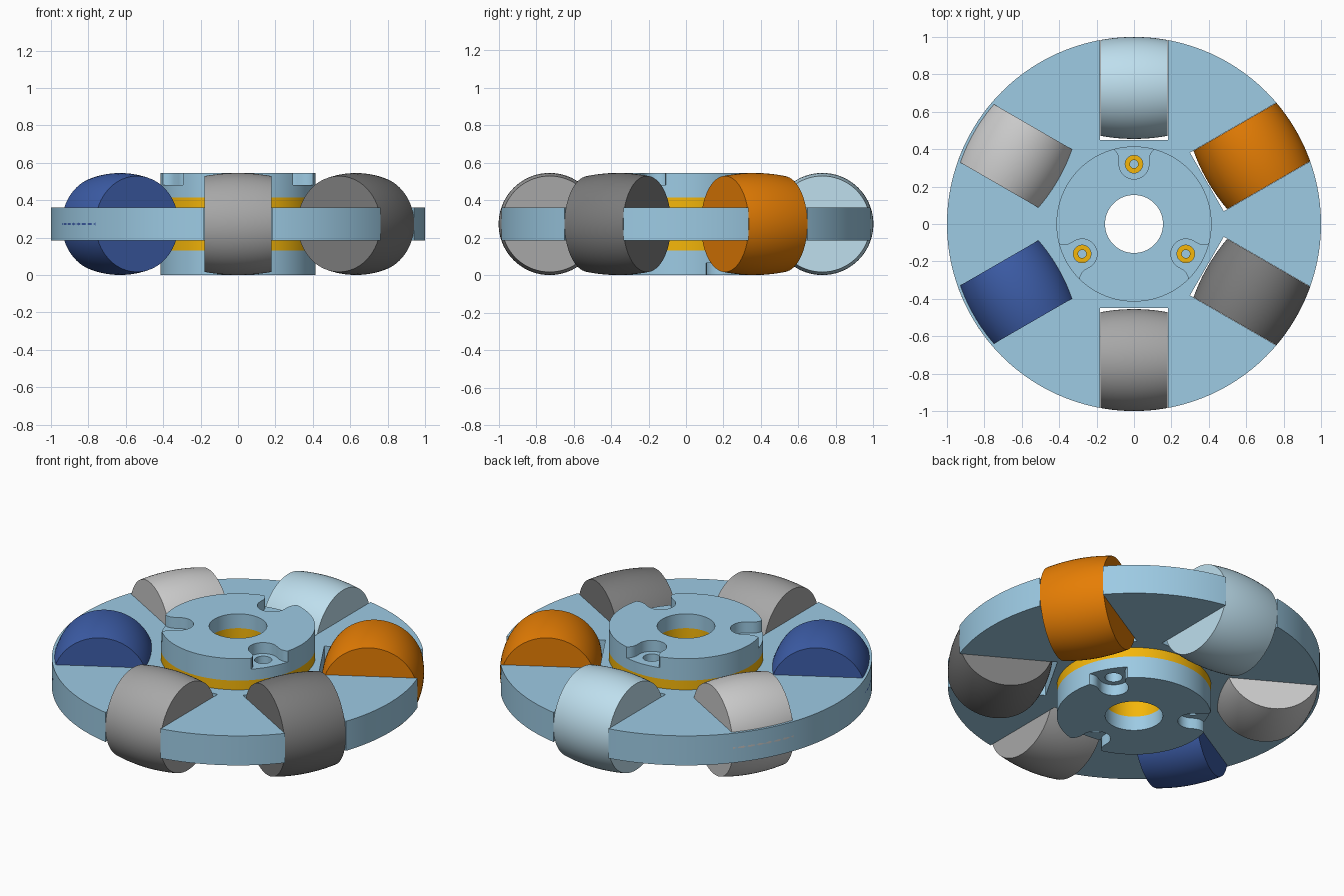
import bpy, bmesh
from math import sin, cos, pi, radians, sqrt
from mathutils import Matrix, Vector

if "Cube" in bpy.data.objects:
    bpy.data.objects.remove(bpy.data.objects["Cube"])

MID = 0.2725                     # mid-height of the wheel
BORE, HUB_R = 0.155, 0.415
SCREW_R = 0.32


def material(name, rgb):
    m = bpy.data.materials.new(name)
    m.diffuse_color = (*[c ** 2.2 for c in rgb], 1)
    m.use_nodes = True
    m.node_tree.nodes["Principled BSDF"].inputs["Base Color"].default_value = m.diffuse_color
    return m


def make_object(name, bm, mat=None):
    bmesh.ops.recalc_face_normals(bm, faces=bm.faces)
    me = bpy.data.meshes.new(name)
    bm.to_mesh(me)
    bm.free()
    ob = bpy.data.objects.new(name, me)
    bpy.context.collection.objects.link(ob)
    if mat:
        me.materials.append(mat)
    return ob


def lathe(name, profile, mat=None, steps=96):
    """Closed (radius, z) profile revolved around z."""
    bm = bmesh.new()
    vs = [bm.verts.new((r, 0, z)) for r, z in profile]
    es = [bm.edges.new((vs[i - 1], vs[i])) for i in range(len(vs))]
    bmesh.ops.spin(bm, geom=vs + es, axis=(0, 0, 1), cent=(0, 0, 0),
                   angle=2 * pi, steps=steps, use_merge=True)
    bmesh.ops.remove_doubles(bm, verts=bm.verts, dist=1e-5)
    return make_object(name, bm, mat)


def prism(name, outline, z0, z1, matrix):
    """Outline extruded between two heights, then placed by a matrix."""
    bm = bmesh.new()
    f = bm.faces.new([bm.verts.new((x, y, z0)) for x, y in outline])
    top = bmesh.ops.extrude_face_region(bm, geom=[f])['geom']
    bmesh.ops.translate(bm, vec=(0, 0, z1 - z0),
                        verts=[v for v in top if isinstance(v, bmesh.types.BMVert)])
    bm.transform(matrix)
    ob = make_object(name, bm)
    ob.hide_render = True
    return ob


def circle(r, cx, n=32):
    return [(cx + r * cos(2 * pi * i / n), r * sin(2 * pi * i / n)) for i in range(n)]


def activate(ob):
    bpy.ops.object.select_all(action='DESELECT')
    ob.select_set(True)
    bpy.context.view_layer.objects.active = ob


def cut(ob, cutters):
    activate(ob)
    for c in cutters:
        m = ob.modifiers.new("cut", 'BOOLEAN')
        m.object, m.operation, m.solver = c, 'DIFFERENCE', 'EXACT'
        bpy.ops.object.modifier_apply(modifier=m.name)
        bpy.data.objects.remove(c)


def smooth(ob):
    activate(ob)
    bpy.ops.object.shade_smooth_by_angle(angle=radians(30))


def turn(deg):
    return Matrix.Rotation(radians(deg), 4, 'Z')


blue = material("plate_blue", (0.61, 0.79, 0.89))
yellow = material("spacer_yellow", (0.96, 0.71, 0.07))

# Flip about the x axis at mid-height: turns the upper half into the lower half
flip = (Matrix.Translation((0, 0, MID)) @ Matrix.Rotation(pi, 4, 'X')
        @ Matrix.Translation((0, 0, -MID)))

# Main disc with six open roller slots
disc = lathe("wheel_disc", [(0.2, 0.185), (1, 0.185), (1, 0.36), (0.2, 0.36)], blue, 120)
slot = [(0.45, -0.181), (1.2, -0.181), (1.2, 0.181), (0.45, 0.181)]
cut(disc, [prism("slot_cutter", slot, 0, 0.6, turn(a)) for a in range(30, 360, 60)])
smooth(disc)

# Yellow spacer: flanges either side of the disc and a sleeve lining the bore
half = [(BORE, 0.46), (0.2, 0.46), (0.2, 0.415), (HUB_R, 0.415), (HUB_R, 0.36), (0.2, 0.36)]
spacer = lathe("hub_spacer", half + [(r, 2 * MID - z) for r, z in reversed(half)], yellow)
cut(spacer, [prism("spacer_hole", circle(0.022, SCREW_R), 0.34, 0.45, side @ turn(a))
             for side in (Matrix(), flip) for a in (90, 210, 330)])
smooth(spacer)

# Hub plates with three flared screw pockets each
inner = [(SCREW_R + 0.08 * cos(t), 0.08 * sin(t))
         for t in [pi / 2 + pi * i / 20 for i in range(21)]]
flare = [(0.35, 0.08), (0.372, 0.085), (0.39, 0.096), (0.402, 0.11), (0.44, 0.17)]
pocket = inner + [(x, -y) for x, y in flare] + flare[::-1]
for name, side in (("upper_hub_plate", Matrix()), ("lower_hub_plate", flip)):
    hub = lathe(name, [(BORE, 0.545), (HUB_R, 0.545), (HUB_R, 0.415),
                       (0.2, 0.415), (0.2, 0.46), (BORE, 0.46)], blue)
    cutters = []
    for a in (90, 210, 330):
        cutters.append(prism("pocket_cutter", pocket, 0.48, 0.6, turn(a)))
        cutters.append(prism("hole_cutter", circle(0.047, SCREW_R), 0.38, 0.6, turn(a)))
    cut(hub, cutters)
    smooth(hub)
    hub.data.transform(side)

# Barrel rollers: crown follows the wheel rim, axis tangent to the wheel
CENTRE, HALF = 0.7275, 0.18
crown = [HALF * (i / 6 - 1) for i in range(13)]
barrel = [(0, -HALF)] + [(sqrt(1 - t * t) - CENTRE, t) for t in crown] + [(0, HALF)]
colours = [(0.90, 0.49, 0.05), (0.74, 0.87, 0.93), (0.76, 0.76, 0.76),
           (0.25, 0.37, 0.66), (0.65, 0.65, 0.65), (0.48, 0.48, 0.48)]
for i, rgb in enumerate(colours):
    roller = lathe(f"roller_{i + 1}", barrel, material(f"roller_colour_{i + 1}", rgb), 72)
    roller.data.transform(turn(30 + 60 * i) @ Matrix.Translation((CENTRE, 0, MID))
                          @ Matrix.Rotation(pi / 2, 4, 'X'))
    smooth(roller)
